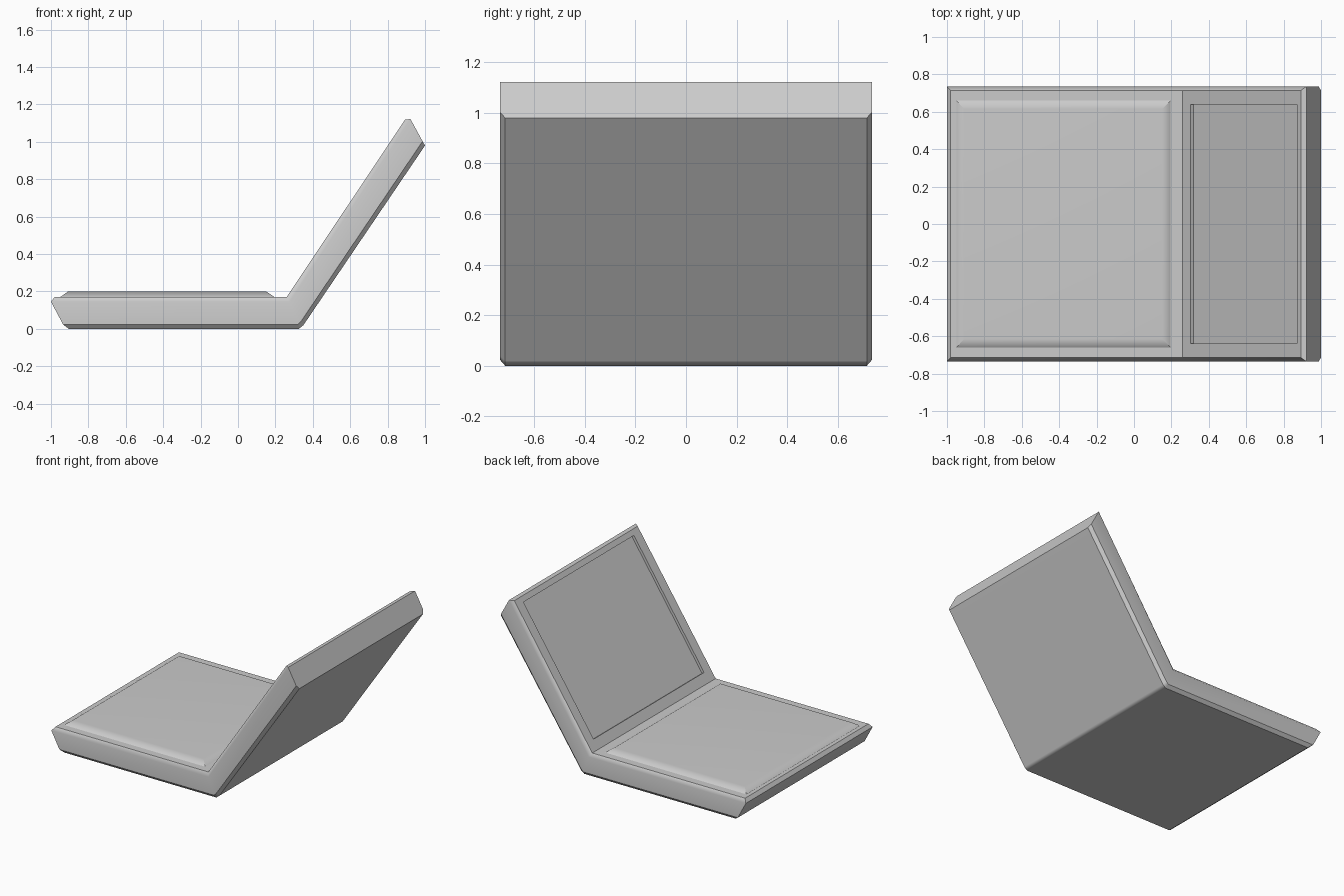
import bpy
import bmesh
from math import radians
from mathutils import Vector

cube = bpy.data.objects.get("Cube")
if cube:
    bpy.data.objects.remove(cube, do_unlink=True)

grey = bpy.data.materials.new("plain_grey")
grey.use_nodes = True
grey.diffuse_color = (0.6, 0.6, 0.6, 1)
grey.node_tree.nodes["Principled BSDF"].inputs["Base Color"].default_value = (0.6, 0.6, 0.6, 1)


def bridge(bm, a, b):
    """Join two closed loops of equal length with quads."""
    n = len(a)
    for i in range(n):
        j = (i + 1) % n
        bm.faces.new((a[i], a[j], b[j], b[i]))


def outline(bm, profile, half_width):
    """Loop that runs along an x-z profile on the front and returns on the back."""
    front = [bm.verts.new((x, -half_width, z)) for x, z in profile]
    back = [bm.verts.new((x, half_width, z)) for x, z in reversed(profile)]
    return front + back


def finish(bm, name):
    bmesh.ops.remove_doubles(bm, verts=bm.verts[:], dist=0.0005)
    bmesh.ops.recalc_face_normals(bm, faces=bm.faces[:])
    mesh = bpy.data.meshes.new(name)
    bm.to_mesh(mesh)
    bm.free()
    mesh.materials.append(grey)
    obj = bpy.data.objects.new(name, mesh)
    bpy.context.collection.objects.link(obj)
    bpy.ops.object.select_all(action="DESELECT")
    obj.select_set(True)
    bpy.context.view_layer.objects.active = obj
    bpy.ops.object.shade_smooth_by_angle(angle=radians(40))
    weighted = obj.modifiers.new("even_shading", "WEIGHTED_NORMAL")
    weighted.keep_sharp = True
    return obj


# Open folding case: stations are free end, hinge (two points), lid end
bm = bmesh.new()
side, inner = 0.735, 0.715
layers = [
    (inner, [(-0.905, 0), (0.325, 0), (0.35, 0.02), (1.0, 0.98)]),
    (side, [(-0.935, 0.023), (0.32, 0.023), (0.337, 0.04), (0.987, 1.003)]),
    (side, [(-1.0, 0.145), (0.275, 0.145), (0.275, 0.145), (0.922, 1.122)]),
    (inner, [(-0.98, 0.17), (0.26, 0.17), (0.26, 0.17), (0.893, 1.118)]),
]
loops = [outline(bm, profile, width) for width, profile in layers]
for low, high in zip(loops, loops[1:]):
    bridge(bm, low, high)

# Underside, hinge and lid back
bottom, top = loops[0], loops[-1]
for i in range(3):
    bm.faces.new((bottom[i], bottom[i + 1], bottom[6 - i], bottom[7 - i]))

# Base deck, then the lid face with its sunken panel
bm.faces.new((top[0], top[1], top[6], top[7]))
start, end = top[2].co.copy(), top[3].co.copy()
along = (end - start).normalized()
inward = Vector((along.z, 0, -along.x)) * 0.02
rim_ends = [start + along * 0.075, end - along * 0.04]
rim = outline(bm, [(p.x, p.z) for p in rim_ends], 0.64)
floor = outline(bm, [((p + inward).x, (p + inward).z) for p in rim_ends], 0.64)
bridge(bm, top[2:6], rim)
bridge(bm, rim, floor)
bm.faces.new(floor)
finish(bm, "folding_case")

# Raised pad on the base with sloping edges
bm = bmesh.new()
foot = outline(bm, [(-0.95, 0.17), (0.195, 0.17)], 0.66)
crown = outline(bm, [(-0.908, 0.2), (0.15, 0.2)], 0.615)
bridge(bm, foot, crown)
bm.faces.new(crown)
finish(bm, "base_pad")
